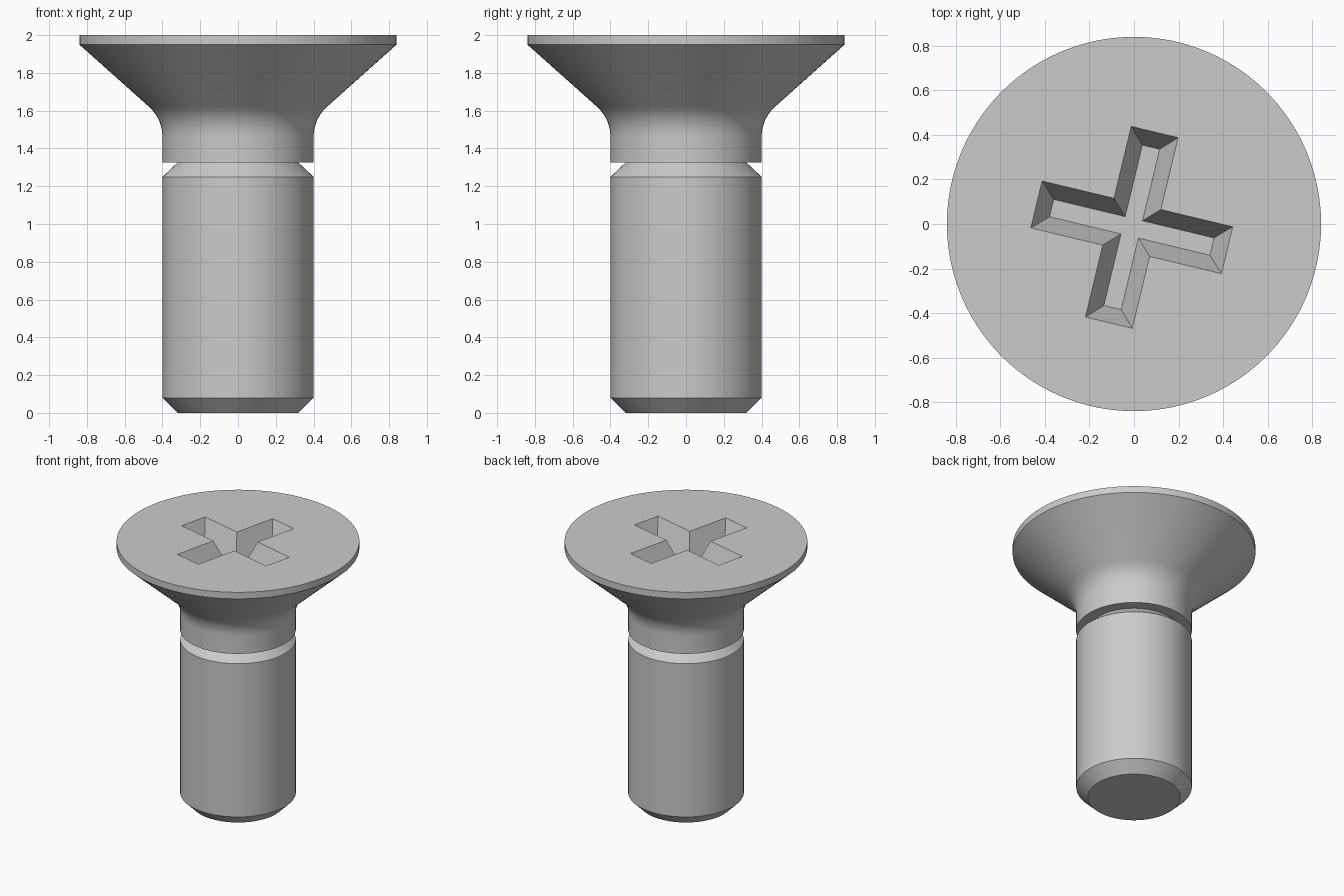
import bpy, bmesh, math
from mathutils import Matrix, Vector

if "Cube" in bpy.data.objects:
    bpy.data.objects.remove(bpy.data.objects["Cube"])

steel = bpy.data.materials.new("grey steel")
steel.use_nodes = True
steel.diffuse_color = (0.6, 0.6, 0.6, 1)
steel.node_tree.nodes["Principled BSDF"].inputs["Base Color"].default_value = (0.6, 0.6, 0.6, 1)


def make_object(name, bm):
    bmesh.ops.recalc_face_normals(bm, faces=bm.faces)
    mesh = bpy.data.meshes.new(name)
    bm.to_mesh(mesh)
    bm.free()
    mesh.materials.append(steel)
    obj = bpy.data.objects.new(name, mesh)
    bpy.context.collection.objects.link(obj)
    return obj


def lathe(name, profile, sides=96):
    """Turn a (radius, height) profile into a closed solid with flat caps."""
    bm = bmesh.new()
    rings = []
    for r, z in profile:
        rings.append([bm.verts.new((r * math.cos(a), r * math.sin(a), z))
                      for a in (math.tau * i / sides for i in range(sides))])
    for low, high in zip(rings, rings[1:]):
        for i in range(sides):
            j = (i + 1) % sides
            bm.faces.new((low[i], low[j], high[j], high[i]))
    bm.faces.new(rings[0])
    bm.faces.new(rings[-1])
    return make_object(name, bm)


def fillet(start, corner, end, steps=10):
    """Rounded transition between two straight profile lines."""
    a, b, c = Vector(start), Vector(corner), Vector(end)
    return [tuple(a.lerp(b, t).lerp(b.lerp(c, t), t))
            for t in (i / steps for i in range(steps + 1))]


def cross_outline(bm, length, width, z):
    """Twelve corners of a plus shape, one quarter repeated four times."""
    quarter = [Vector((length, -width, z)), Vector((length, width, z)),
               Vector((width, width, z))]
    return [bm.verts.new(Matrix.Rotation(math.radians(90 * k), 3, "Z") @ p)
            for k in range(4) for p in quarter]


# Shank with chamfered ends, undercut, neck and countersunk head
neck = fillet((0.40, 1.457), (0.40, 1.557), (0.475, 1.624))
screw = lathe("countersunk_screw",
              [(0.32, 0), (0.40, 0.08), (0.40, 1.25), (0.32, 1.325), (0.40, 1.325)]
              + neck + [(0.84, 1.95), (0.84, 2.0)])

# Tapered cross recess, slightly turned and off centre
bm = bmesh.new()
floor = cross_outline(bm, 0.37, 0.04, 1.82)
rim = cross_outline(bm, 0.447, 0.115, 2.018)
bm.faces.new(floor)
bm.faces.new(rim)
for i in range(len(rim)):
    j = (i + 1) % len(rim)
    bm.faces.new((floor[i], floor[j], rim[j], rim[i]))
bm.transform(Matrix.Translation((-0.01, -0.015, 0)) @ Matrix.Rotation(math.radians(-13.5), 4, "Z"))
cutter = make_object("recess_cutter", bm)
cutter.hide_render = True

# Cut the recess, then drop the cutter
cut = screw.modifiers.new("cross recess", "BOOLEAN")
cut.operation = "DIFFERENCE"
cut.solver = "EXACT"
cut.object = cutter
bpy.ops.object.select_all(action="DESELECT")
screw.select_set(True)
bpy.context.view_layer.objects.active = screw
bpy.ops.object.modifier_apply(modifier=cut.name)
bpy.data.objects.remove(cutter)
bpy.ops.object.shade_smooth_by_angle(angle=math.radians(25))
